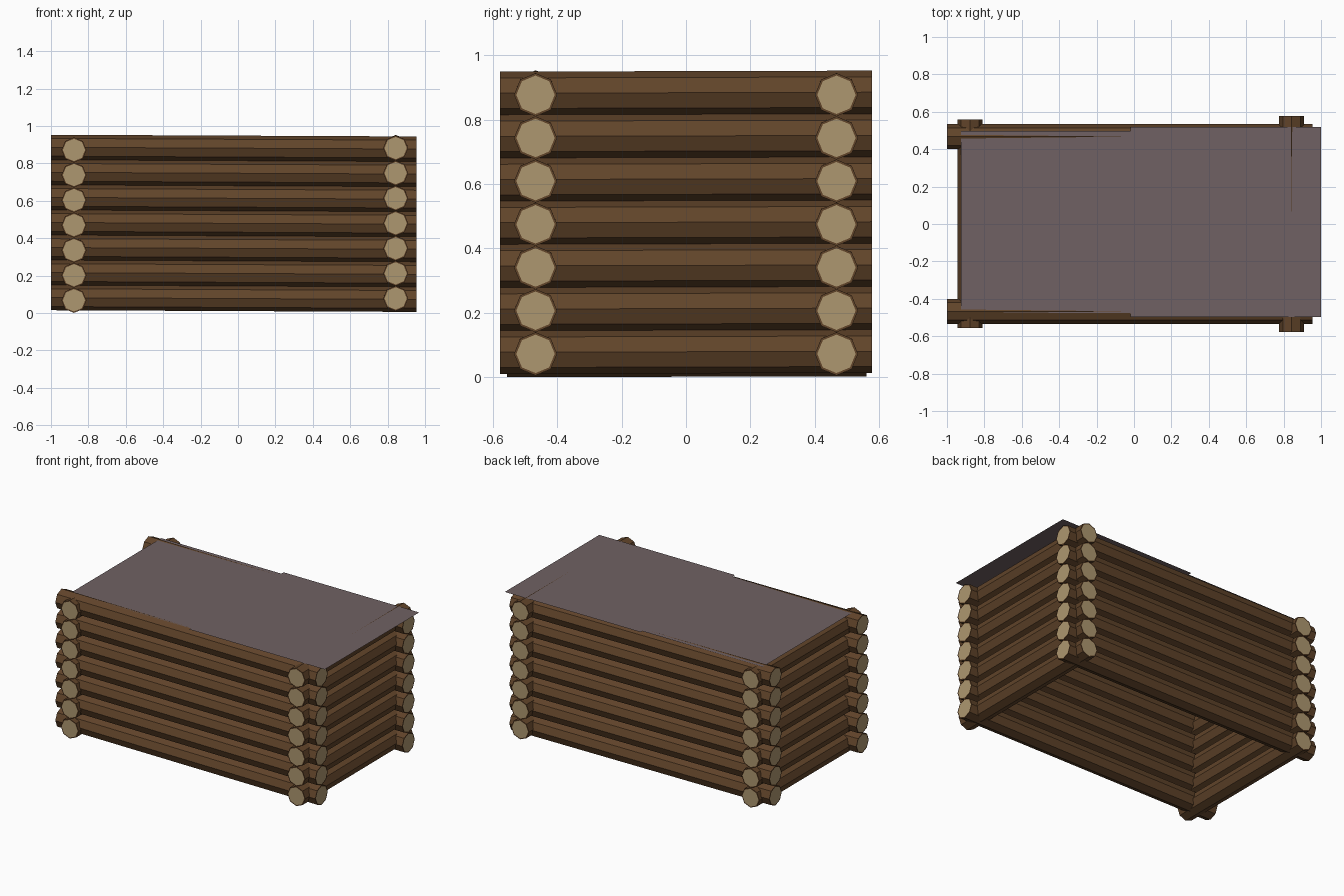
import bpy, bmesh, math
from mathutils import Vector

if "Cube" in bpy.data.objects:
    bpy.data.objects.remove(bpy.data.objects["Cube"])


def material(name, rgb):
    m = bpy.data.materials.new(name)
    m.diffuse_color = (*rgb, 1)
    m.use_nodes = True
    m.node_tree.nodes["Principled BSDF"].inputs["Base Color"].default_value = m.diffuse_color
    return m


bark = material("bark", (0.12, 0.058, 0.023))
cut_wood = material("cut_wood", (0.42, 0.31, 0.16))
roofing = material("roofing", (0.16, 0.12, 0.125))

ROWS, STEP = 7, 0.134


def add_object(name, bm, mats):
    mesh = bpy.data.meshes.new(name)
    bm.to_mesh(mesh)
    bm.free()
    for m in mats:
        mesh.materials.append(m)
    ob = bpy.data.objects.new(name, mesh)
    bpy.context.collection.objects.link(ob)


def log(name, start, end, r):
    """Eight-sided log between two points, with a pale cut face inset in each end."""
    start, end = Vector(start), Vector(end)
    d = end - start
    side = Vector((0, 0, 1)).cross(d).normalized()
    up = Vector((0, 0, 1))
    bm = bmesh.new()
    rings = []
    for p in (start, end):
        rings.append([bm.verts.new(p + r * (math.cos(a) * side + math.sin(a) * up))
                      for a in (i * math.pi / 4 for i in range(8))])
    a, b = rings
    for i in range(8):
        j = (i + 1) % 8
        bm.faces.new((a[i], a[j], b[j], b[i]))
    caps = [bm.faces.new(a[::-1]), bm.faces.new(b)]
    bmesh.ops.recalc_face_normals(bm, faces=bm.faces)
    bmesh.ops.inset_individual(bm, faces=caps, thickness=r * 0.11)
    for c in caps:
        c.material_index = 1
    add_object(name, bm, (bark, cut_wood))


def roof_panel(name, x0, x1, y0, y1, z):
    bm = bmesh.new()
    bm.faces.new([bm.verts.new(p) for p in
                  ((x0, y0, z), (x1, y0, z), (x1, y1, z), (x0, y1, z))])
    add_object(name, bm, (roofing,))


# Four walls of stacked logs crossing at the corners
for i in range(ROWS):
    z = i * STEP
    for wall, y in (("front", -0.467), ("back", 0.467)):
        log(f"{wall}_log_{i + 1}", (-1.0, y, z + 0.082), (0.955, y, z + 0.073), 0.067)
    log(f"left_log_{i + 1}", (-0.877, -0.555, z + 0.068), (-0.877, 0.56, z + 0.07), 0.067)
    log(f"right_log_{i + 1}", (0.843, -0.578, z + 0.078), (0.843, 0.578, z + 0.081), 0.067)

# Flat roof in two thin sheets, the right one overhanging the wall
roof_panel("left_roof_panel", -0.925, 0.0, -0.475, 0.497, 0.9485)
roof_panel("right_roof_panel", -0.02, 1.0, -0.497, 0.518, 0.9505)
